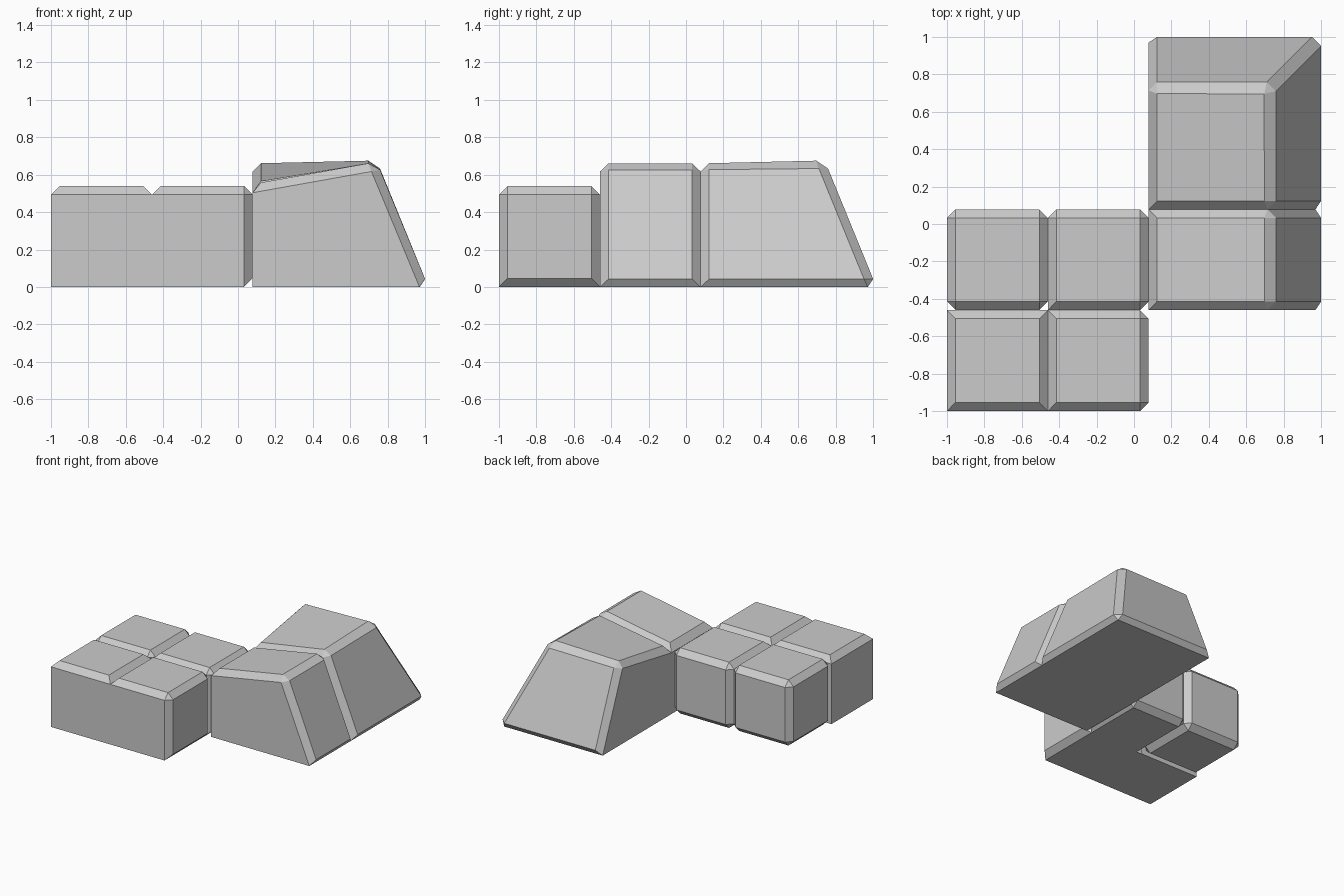
import bpy, bmesh
from mathutils import Vector

if "Cube" in bpy.data.objects:
    bpy.data.objects.remove(bpy.data.objects["Cube"])

BEVEL = 0.046
A, B, C = -1.0, -0.46, 0.078          # cell grid lines on x and y
TOP = 0.54
DIRS = {"L": (-1, 0, 0), "R": (1, 0, 0), "F": (0, -1, 0),
        "K": (0, 1, 0), "B": (0, 0, -1), "T": (0, 0, 1)}
AXES = ("LR", "FK", "BT")


def block(name, bottom, top, sharp="", hidden=""):
    """Six-sided block, corners ordered (LF, RF, LK, RK).
    sharp: face pairs whose shared edge stays unbevelled; hidden: faces removed."""
    bm = bmesh.new()
    v = [bm.verts.new(p) for p in bottom + top]
    for f in ((0, 2, 3, 1), (4, 5, 7, 6), (0, 1, 5, 4), (2, 6, 7, 3), (0, 4, 6, 2), (1, 3, 7, 5)):
        bm.faces.new([v[i] for i in f])
    bm.verts.index_update()
    keep = {frozenset(s) for s in sharp.split()}
    edges = []
    for e in bm.edges:
        i, j = (w.index for w in e.verts)
        pair = frozenset(AXES[a][(i >> a) & 1] for a in range(3) if (i ^ j) != 1 << a)
        if pair not in keep:
            edges.append(e)
    bmesh.ops.bevel(bm, geom=edges, offset=BEVEL, offset_type='OFFSET',
                    segments=1, profile=0.5, affect='EDGES')
    bm.normal_update()
    gone = [f for f in bm.faces for h in hidden if f.normal.dot(Vector(DIRS[h])) > 0.99]
    bmesh.ops.delete(bm, geom=gone, context='FACES')
    me = bpy.data.meshes.new(name)
    bm.to_mesh(me)
    bm.free()
    ob = bpy.data.objects.new(name, me)
    bpy.context.collection.objects.link(ob)
    return ob


def rect(x0, x1, y0, y1, z):
    return [(x0, y0, z), (x1, y0, z), (x0, y1, z), (x1, y1, z)]


def cube(name, x0, x1, y0, y1, sharp, hidden):
    block(name, rect(x0, x1, y0, y1, 0), rect(x0, x1, y0, y1, TOP), sharp, hidden)


# Four flat-topped cubes
cube("front_left_cube", A, B, A, B, "FB FL LB FR RB KB KL KR", "R")
cube("front_right_cube", B, C, A, B, "FB FL LB KB KL", "LK")
cube("back_right_cube", B, C, B, C, "FB FL", "FL")
cube("back_left_cube", A, B, B, C, "", "FR")

# Sloped wedge beside the cubes
FOOT, RIDGE = 1.018, 0.742
LOW, HIGH, PEAK = 0.55, 0.669, 0.676
block("front_wedge", rect(C, FOOT, B, C, 0),
      [(C, B, LOW), (RIDGE, B, HIGH), (C, C, LOW), (RIDGE, C, HIGH)],
      "FB FL LB KB KL", "K")

# Corner wedge with slopes to the right and the back
block("corner_wedge", rect(C, FOOT, C, FOOT, 0),
      [(C, C, LOW), (RIDGE, C, HIGH), (C, RIDGE, HIGH), (RIDGE, RIDGE, PEAK)],
      "FB FL LB", "F")
